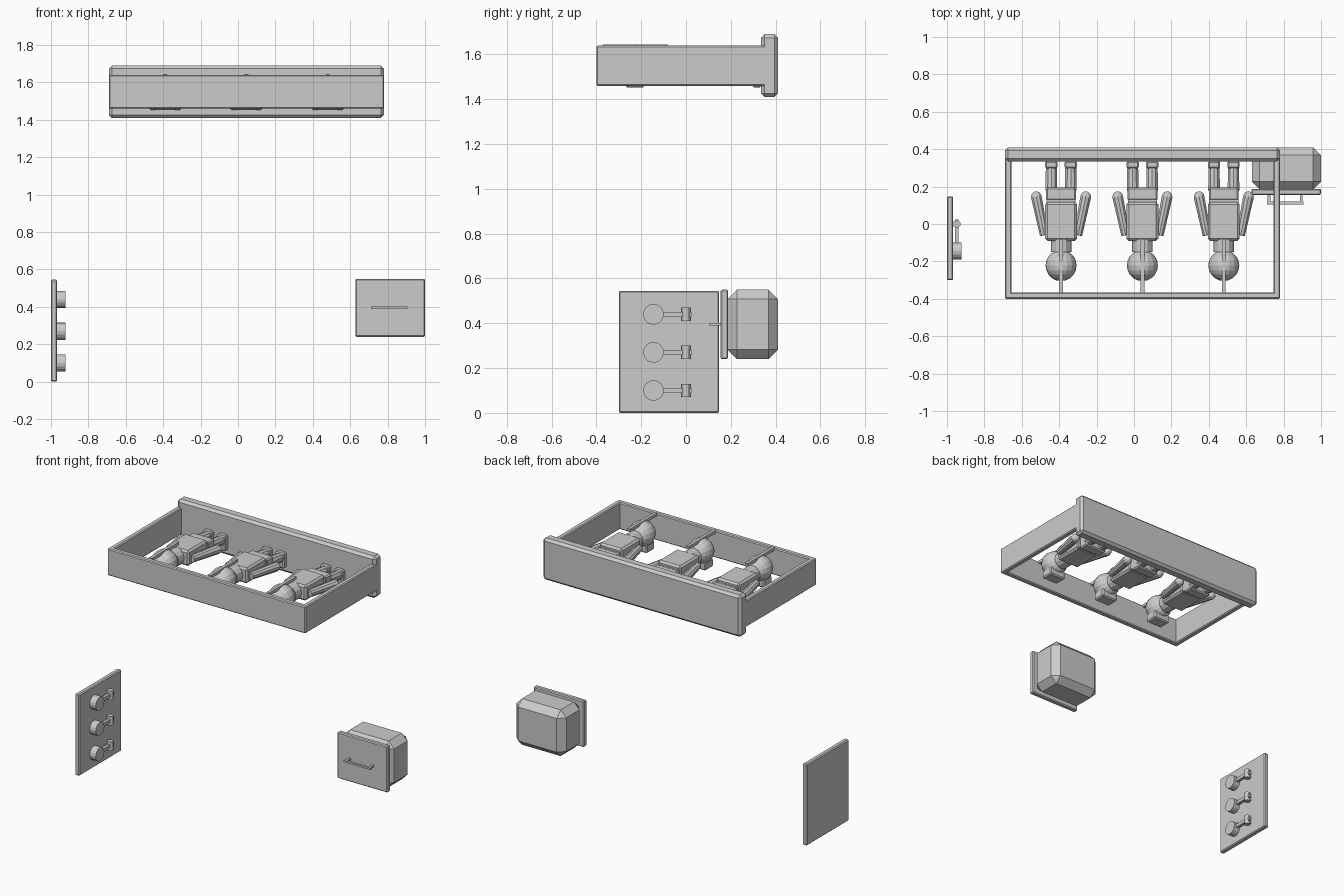
import bpy, bmesh, math
from mathutils import Vector

if "Cube" in bpy.data.objects:
    bpy.data.objects.remove(bpy.data.objects["Cube"])

grey = bpy.data.materials.new("plain grey")
grey.diffuse_color = (0.6, 0.6, 0.6, 1)
grey.use_nodes = True
grey.node_tree.nodes["Principled BSDF"].inputs["Base Color"].default_value = grey.diffuse_color


def finish(name, bm, bevel=0.0):
    if bevel:
        bmesh.ops.bevel(bm, geom=bm.edges[:], offset=bevel, segments=1, affect='EDGES')
    me = bpy.data.meshes.new(name)
    bm.to_mesh(me)
    bm.free()
    me.materials.append(grey)
    ob = bpy.data.objects.new(name, me)
    bpy.context.collection.objects.link(ob)
    return ob


def box(name, x, y, z, bevel=0.0):
    """Box from (min, max) ranges, with chamfered edges."""
    bm = bmesh.new()
    bmesh.ops.create_cube(bm, size=1)
    for v in bm.verts:
        v.co = [(r[0] + r[1]) / 2 + c * (r[1] - r[0]) for r, c in zip((x, y, z), v.co)]
    return finish(name, bm, bevel)


def rod(name, a, b, r1, r2, sides=10):
    """Tapered cylinder between two points."""
    a, b = Vector(a), Vector(b)
    bm = bmesh.new()
    bmesh.ops.create_cone(bm, cap_ends=True, segments=sides, radius1=r1, radius2=r2, depth=(b - a).length)
    ob = finish(name, bm)
    ob.location = (a + b) / 2
    ob.rotation_euler = (b - a).to_track_quat('Z', 'Y').to_euler()
    return ob


def ball(name, centre, r, u=16, v=10):
    bm = bmesh.new()
    bmesh.ops.create_uvsphere(bm, u_segments=u, v_segments=v, radius=r)
    ob = finish(name, bm)
    ob.location = centre
    ob.rotation_euler = (math.pi / 2, 0, 0)
    return ob


# Open tray with a taller back board
box("tray_back_board", (-0.69, 0.78), (0.335, 0.41), (1.41, 1.69), 0.016)
box("tray_front_wall", (-0.69, 0.78), (-0.40, -0.365), (1.46, 1.64), 0.006)
box("tray_left_wall", (-0.69, -0.655), (-0.40, 0.37), (1.46, 1.64), 0.006)
box("tray_right_wall", (0.745, 0.78), (-0.40, 0.37), (1.46, 1.64), 0.006)

# Three figures lying in the tray
for i, cx in enumerate((-0.39, 0.045, 0.48)):
    n = f"figure_{i + 1}_"
    ball(n + "head", (cx, -0.222, 1.56), 0.083)
    box(n + "head_pad", (cx - 0.06, cx + 0.06), (-0.27, -0.185), (1.452, 1.51), 0.008)
    box(n + "holding_bar", (cx - 0.01, cx + 0.01), (-0.37, -0.08), (1.625, 1.645))
    rod(n + "neck", (cx, -0.15, 1.55), (cx, -0.08, 1.55), 0.055, 0.055, 12)
    box(n + "torso", (cx - 0.085, cx + 0.085), (-0.09, 0.117), (1.50, 1.603), 0.012)
    box(n + "belt", (cx - 0.078, cx + 0.078), (0.105, 0.13), (1.505, 1.58))
    box(n + "hips", (cx - 0.08, cx + 0.08), (0.125, 0.195), (1.49, 1.58), 0.008)
    for s, side in ((-1, "left_"), (1, "right_")):
        hand = (cx + s * 0.132, 0.145, 1.54)
        rod(n + side + "arm", (cx + s * 0.09, -0.06, 1.545), hand, 0.024, 0.03)
        ball(n + side + "hand", hand, 0.03, 10, 6)
        lx = cx + s * 0.052
        rod(n + side + "leg", (lx, 0.18, 1.535), (lx, 0.305, 1.52), 0.033, 0.031)
        box(n + side + "foot", (lx - 0.033, lx + 0.033), (0.297, 0.336), (1.452, 1.555), 0.008)

# Wall panel with three levers
box("lever_panel", (-1.0, -0.967), (-0.30, 0.148), (0.0, 0.545), 0.006)
for i, z in enumerate((0.10, 0.27, 0.44)):
    n = f"lever_{i + 1}_"
    rod(n + "knob", (-0.967, -0.145, z), (-0.922, -0.145, z), 0.046, 0.046, 16)
    box(n + "arm", (-0.957, -0.937), (-0.11, 0.025), (z - 0.011, z + 0.011))
    rod(n + "pivot", (-0.946, 0, z - 0.03), (-0.946, 0, z + 0.03), 0.019, 0.019, 12)
    for s in (-1, 1):
        zc = z + s * 0.018
        box(n + "bracket", (-0.97, -0.94), (-0.014, 0.014), (zc - 0.006, zc + 0.006))

# Chamfered drawer with a front plate and pull handle
box("drawer_body", (0.63, 1.0), (0.185, 0.41), (0.24, 0.55), 0.042)
box("drawer_front", (0.627, 1.0), (0.155, 0.188), (0.24, 0.55), 0.006)
box("handle_bar", (0.71, 0.907), (0.105, 0.119), (0.389, 0.401))
for x in (0.722, 0.895):
    box("handle_post", (x - 0.007, x + 0.007), (0.112, 0.158), (0.389, 0.401))
